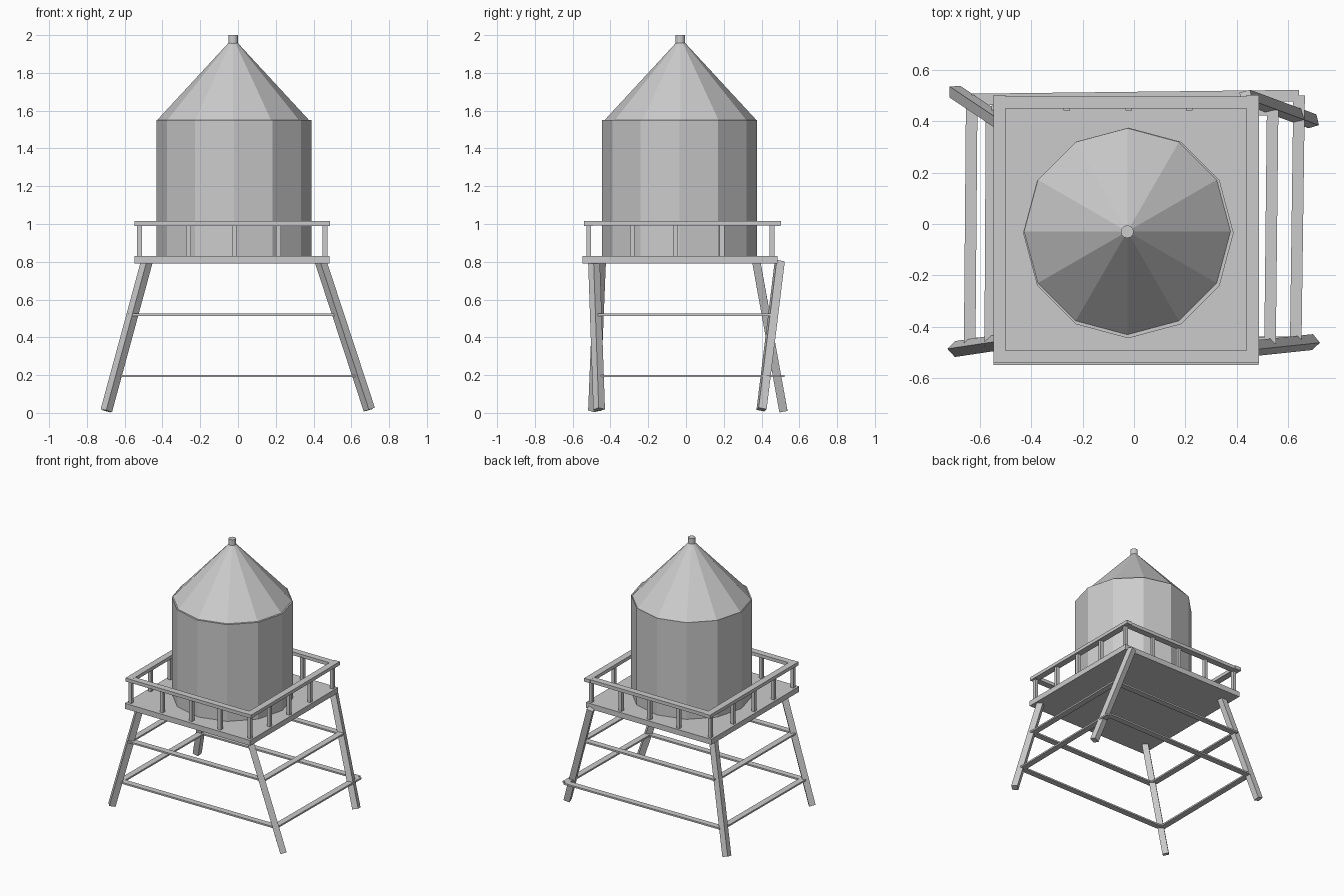
import bpy, math
from mathutils import Vector, Matrix

if "Cube" in bpy.data.objects:
    bpy.data.objects.remove(bpy.data.objects["Cube"])


def box(name, lo, hi):
    """Axis-aligned box between two corners."""
    lo, hi = Vector(lo), Vector(hi)
    bpy.ops.mesh.primitive_cube_add(size=1, location=(lo + hi) / 2)
    ob = bpy.context.object
    ob.name = name
    ob.data.transform(Matrix.Diagonal((*(hi - lo), 1)))
    return ob


def beam(name, a, b, width, height, roll=0):
    """Straight rectangular beam from a to b; height lies nearest world z."""
    a, b = Vector(a), Vector(b)
    ob = box(name, (-width / 2, -height / 2, -(b - a).length / 2),
             (width / 2, height / 2, (b - a).length / 2))
    rot = (b - a).to_track_quat('Z', 'Y').to_matrix().to_4x4()
    ob.matrix_world = Matrix.Translation((a + b) / 2) @ rot @ Matrix.Rotation(roll, 4, 'Z')
    return ob


def prism(name, centre, r1, r2, z0, z1, sides=12):
    """Flat-shaded cylinder or cone with a vertex on the +x axis."""
    bpy.ops.mesh.primitive_cone_add(vertices=sides, radius1=r1, radius2=r2, depth=z1 - z0,
                                    location=(*centre, (z0 + z1) / 2),
                                    rotation=(0, 0, math.radians(90)))
    bpy.context.object.name = name


# Tank, roof and cap
prism("tank", (-0.022, -0.035), 0.41, 0.41, 0.825, 1.55)
prism("roof", (-0.026, -0.029), 0.402, 0.0, 1.55, 1.985)
prism("roof_cap", (-0.026, -0.03), 0.025, 0.025, 1.955, 2.0)

# Platform
box("platform", (-0.548, -0.549, 0.79), (0.485, 0.485, 0.83))

# Handrails
x0, x1, y0, y1, w = -0.548, 0.487, -0.541, 0.497, 0.048
box("front_rail", (x0, y0, 0.99), (x1, y0 + w, 1.015))
box("back_rail", (x0, y1 - w, 0.99), (x1, y1, 1.015))
box("left_rail", (x0, y0, 0.991), (x0 + w, y1 + 0.006, 1.016))
box("right_rail", (x1 - w, y0, 0.991), (x1, y1 + 0.006, 1.016))

# Railing posts: five per side, corners shared
xs = [-0.521, -0.262, -0.02, 0.215, 0.46]
ys = [-0.515, -0.285, -0.055, 0.19, 0.455]
h = 0.0125
for i, x in enumerate(xs):
    for j, y in enumerate(ys):
        if i in (0, 4) or j in (0, 4):
            box("railing_post", (x - h, y - h, 0.825), (x + h, y + h, 0.995))

# Splayed legs: foot and top of each
legs = {
    "front_left_leg": ((-0.697, -0.487, 0.012), (-0.483, -0.455, 0.80)),
    "front_right_leg": ((0.695, -0.46, 0.018), (0.438, -0.487, 0.80)),
    "back_right_leg": ((0.695, 0.40, 0.018), (0.436, 0.496, 0.80)),
    "back_left_leg": ((-0.697, 0.515, 0.012), (-0.483, 0.372, 0.80)),
}
for name, (foot, top) in legs.items():
    beam(name, foot, top, 0.044, 0.044, math.radians(35))

# Two rings of flat braces
rings = {
    "lower_brace": (0.195, [(-0.64, -0.465), (0.63, -0.46), (0.643, 0.50), (-0.632, 0.485)]),
    "upper_brace": (0.52, [(-0.56, -0.475), (0.53, -0.465), (0.54, 0.445), (-0.555, 0.44)]),
}
for name, (z, pts) in rings.items():
    for k in range(4):
        a, b = pts[k], pts[(k + 1) % 4]
        beam(name, (*a, z), (*b, z), 0.045, 0.012)
